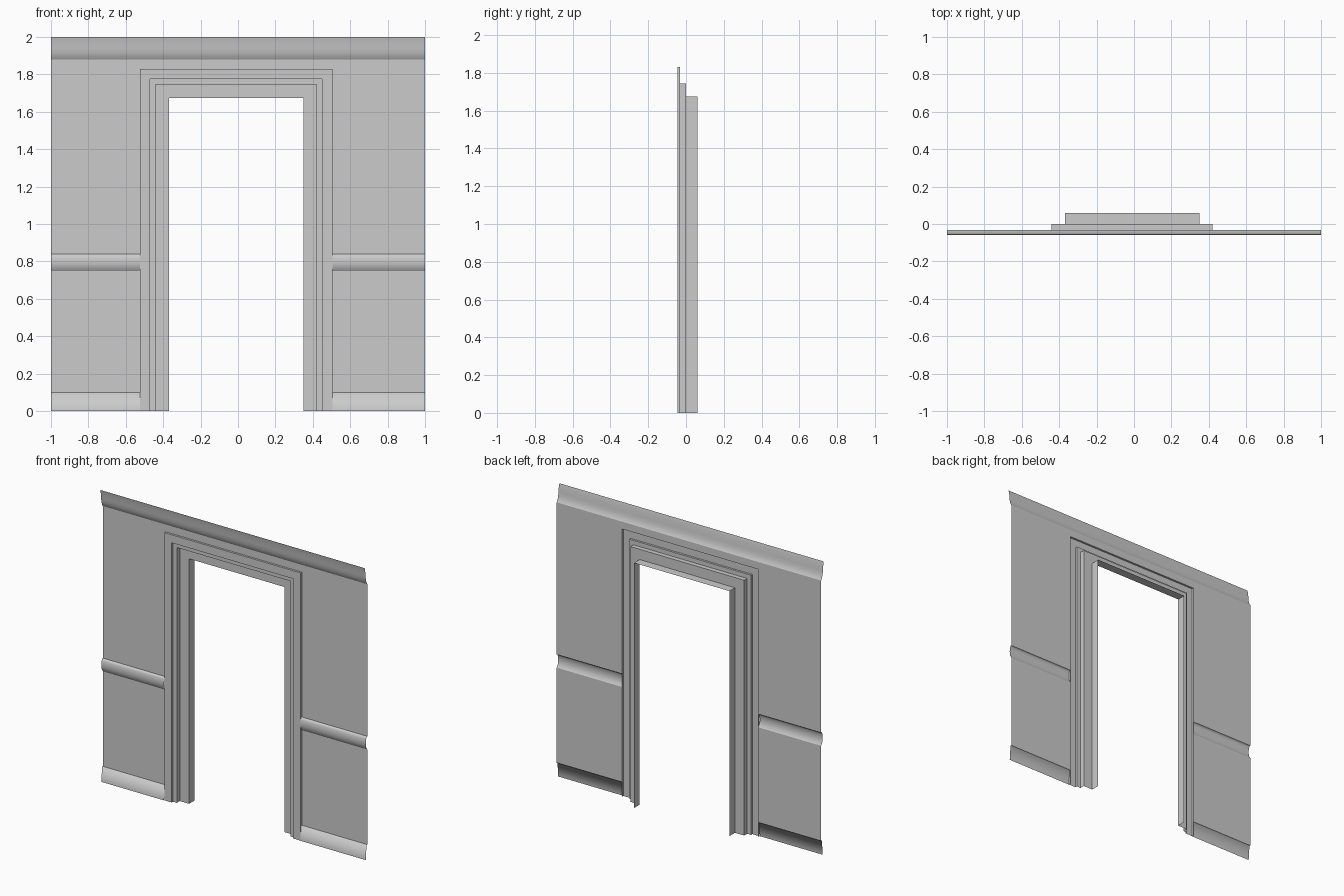
import bpy
import math

cube = bpy.data.objects.get("Cube")
if cube:
    bpy.data.objects.remove(cube, do_unlink=True)

# Single plaster colour
GREY = (0.6, 0.6, 0.6, 1.0)
plaster = bpy.data.materials.new("plaster_grey")
plaster.use_nodes = True
plaster.diffuse_color = GREY
plaster.node_tree.nodes["Principled BSDF"].inputs["Base Color"].default_value = GREY

WALL_Y = -0.032
LEFT, RIGHT, HEAD = -0.525, 0.505, 1.83   # outer edge of the door casing
CORNICE_Z, RAIL_TOP, RAIL_LOW, BASE_Z = 1.88, 0.84, 0.75, 0.1


def make_object(name, verts, faces, smooth_angle=None):
    mesh = bpy.data.meshes.new(name)
    mesh.from_pydata(verts, [], faces)
    mesh.materials.append(plaster)
    if smooth_angle:
        mesh.shade_smooth()
        mesh.set_sharp_from_angle(angle=math.radians(smooth_angle))
    obj = bpy.data.objects.new(name, mesh)
    bpy.context.collection.objects.link(obj)
    return obj


def moulding(name, x0, x1, profile, smooth_angle=None):
    """Run an open (y, z) profile, listed bottom to top, along x."""
    verts = [(x, y, z) for y, z in profile for x in (x0, x1)]
    faces = [(2 * i, 2 * i + 1, 2 * i + 3, 2 * i + 2) for i in range(len(profile) - 1)]
    return make_object(name, verts, faces, smooth_angle)


def panel(name, x0, x1, z0, z1):
    return moulding(name, x0, x1, [(WALL_Y, z0), (WALL_Y, z1)])


def door_surround(name, steps):
    """Sweep (inset, y) steps up one jamb, over the head and down the other."""
    verts, faces = [], []
    for inset, y in steps:
        l, r, t = LEFT + inset, RIGHT - inset, HEAD - inset
        verts += [(l, y, 0), (l, y, t), (r, y, t), (r, y, 0)]
    for s in range(len(steps) - 1):
        for p in range(3):
            a = 4 * s + p
            faces.append((a, a + 4, a + 5, a + 1))
    return make_object(name, verts, faces)


# Profiles of the trim
rail_profile = [(WALL_Y, RAIL_LOW), (-0.042, 0.765), (-0.047, 0.785), (-0.048, 0.805),
                (-0.045, 0.825), (-0.039, RAIL_TOP), (WALL_Y, RAIL_TOP)]
base_profile = [(-0.048, 0), (-0.04, BASE_Z), (WALL_Y, BASE_Z)]
cornice_profile = [(WALL_Y, CORNICE_Z), (-0.041, 1.895), (-0.047, 1.915),
                   (-0.051, 1.94), (-0.053, 1.97), (-0.06, 2.0)]

# Wall on either side of the doorway, with baseboard and chair rail
for side, x0, x1 in (("right", -1, LEFT), ("left", RIGHT, 1)):
    moulding(f"baseboard_{side}", x0, x1, base_profile, 120)
    panel(f"lower_wall_{side}", x0, x1, BASE_Z, RAIL_LOW)
    moulding(f"chair_rail_{side}", x0, x1, rail_profile, 120)
    panel(f"upper_wall_{side}", x0, x1, RAIL_TOP, CORNICE_Z)

# Wall over the door, and cornice across the full width
panel("wall_over_door", LEFT, RIGHT, HEAD, CORNICE_Z)
moulding("cornice", -1, 1, cornice_profile, 35)

# Raised casing, stepping back through two reveals
door_surround("door_surround", [(0, WALL_Y), (0, -0.046), (0.055, -0.046), (0.055, WALL_Y),
                                (0.085, WALL_Y), (0.085, 0), (0.155, 0), (0.155, 0.06)])
